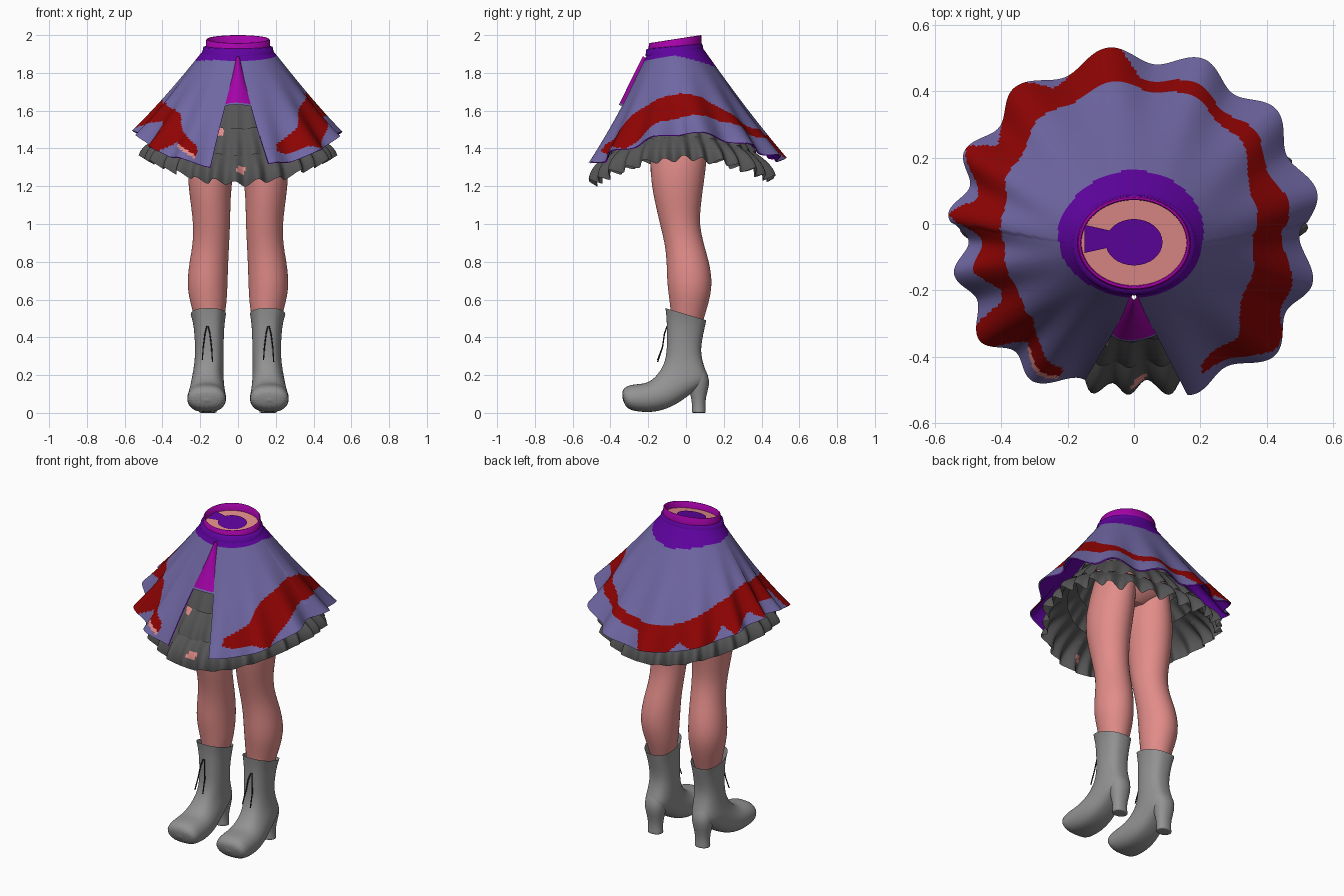
import bpy
from math import sin, cos, pi, asin, radians, degrees, copysign

if "Cube" in bpy.data.objects:
    bpy.data.objects.remove(bpy.data.objects["Cube"])


def mat(name, *rgb):
    m = bpy.data.materials.new(name)
    m.diffuse_color = (*rgb, 1)
    m.use_nodes = True
    m.node_tree.nodes["Principled BSDF"].inputs["Base Color"].default_value = m.diffuse_color
    return m


LAV = mat("lavender cloth", .16, .135, .365)
RED = mat("dark red trim", .27, .001, .001)
PUR = mat("deep purple", .115, .001, .35)
MAG = mat("magenta", .37, .001, .39)
GRY = mat("charcoal ruffle", .09, .09, .09)
BOOT = mat("grey leather", .29, .29, .29)
SKIN = mat("skin pink", .76, .265, .25)
LACE = mat("lace black", .02, .015, .025)


def grid(name, fn, nu, nv, mats, rule=None, wrap=False, flip=False, cap=(False, False), subsurf=0):
    """Surface from fn(u, v); rows run along v, columns along u."""
    cols = nu if wrap else nu + 1
    verts = [fn(i / nu, j / nv) for j in range(nv + 1) for i in range(cols)]
    faces, ids = [], []
    for j in range(nv):
        for i in range(nu):
            k = (i + 1) % cols
            f = (j * cols + i, (j + 1) * cols + i, (j + 1) * cols + k, j * cols + k)
            faces.append(f[::-1] if flip else f)
            ids.append(rule((i + .5) / nu, (j + .5) / nv) if rule else 0)
    if cap[0]:
        faces.append(tuple(range(cols)))
    if cap[1]:
        faces.append(tuple(nv * cols + i for i in reversed(range(cols))))
    me = bpy.data.meshes.new(name)
    me.from_pydata(verts, [], faces)
    for m in mats:
        me.materials.append(m)
    for p, k in zip(me.polygons, ids):
        p.material_index = k
    me.polygons.foreach_set("use_smooth", [len(p.vertices) == 4 for p in me.polygons])
    ob = bpy.data.objects.new(name, me)
    bpy.context.collection.objects.link(ob)
    if subsurf:
        mod = ob.modifiers.new("smooth", 'SUBSURF')
        mod.levels = mod.render_levels = subsurf
    return ob


def loft(name, rings, m, seg=16, power=1, **kw):
    """Rings are (centre x, half width, front y, front z, back y, back z)."""
    def fn(u, v):
        cx, hw, fy, fz, by, bz = rings[round(v * (len(rings) - 1))]
        c, s = copysign(abs(cos(2 * pi * u)) ** power, cos(2 * pi * u)), sin(2 * pi * u)
        return (cx + hw * c, (fy + by) / 2 + (by - fy) / 2 * s, (fz + bz) / 2 + (bz - fz) / 2 * s)
    return grid(name, fn, seg, len(rings) - 1, [m], wrap=True, **kw)


# Angles of the hem folds, and the scallop wave between them
FOLDS = [-100, -72, -45, -19, 10, 40, 68, 98, 130, 156, 177, 196, 219, 239, 264, 290]


def fold_wave(a):
    d = degrees(a)
    for i, (d0, d1) in enumerate(zip(FOLDS, FOLDS[1:])):
        if d0 <= d <= d1:
            return cos(2 * pi * (d - d0) / (d1 - d0))
    return 0


# Outer skirt surface: ellipse at the waist flaring to a scalloped hem
def skirt_point(a, t, inset=0.0):
    s = sin(a)
    wave = fold_wave(a) * t ** 2.5
    bulge = .05 * sin(2 * a) ** 2 * t * t if s < 0 else .01 * t
    rx = .185 + .34 * t + .026 * wave + bulge - inset
    ry = .145 + .36 * t + .026 * wave + bulge * .6 - inset
    z0 = 1.917 + .02 * s
    z1 = 1.485 - (.145 if s > 0 else .185) * abs(s) ** 1.6
    z = z0 + (z1 - z0) * t + .01 * wave - inset * .7
    return (rx * cos(a), -.06 * (1 - t) + ry * s, z)


def skirt_angle(u, t):
    half = asin(min(1, .15 * t / (.185 + .34 * t)))
    return -pi / 2 + half + u * (2 * pi - 2 * half)


# Ragged red trim: angle in degrees, upper and lower edge along the skirt
TRIM = [(-66, .83, .9), (-60, .8, .93), (-48, .74, .93), (-44, .66, .97), (-38, .6, 1),
        (-30, .57, .93), (-18, .54, .84), (0, .52, .8), (20, .55, .77), (40, .68, .8),
        (60, .75, .84), (88, .78, .86), (94, .78, 1), (112, .78, 1), (119, .77, .93), (126, .75, 1),
        (142, .7, 1), (148, .67, .88), (154, .66, 1), (163, .63, .94), (170, .62, .88), (177, .6, 1),
        (184, .64, .85), (196, .6, .86), (206, .62, .76), (211, .62, .78), (214, .6, 1),
        (223, .62, 1), (229, .74, .86), (245, .86, .94)]


def skirt_color(u, t):
    a = skirt_angle(u, t)
    d = degrees(a)
    if t < .06 + .12 * max(0, sin(a)) + .06 * max(0, -cos(a)) ** 6:
        return 2
    for (d0, i0, o0), (d1, i1, o1) in zip(TRIM, TRIM[1:]):
        if d0 <= d < d1:
            f = (d - d0) / (d1 - d0)
            lo = o0 + (o1 - o0) * f
            if d > 231 and lo < t < lo + .03:
                return 3
            return int(i0 + (i1 - i0) * f < t < lo)
    return 0


grid("skirt", lambda u, v: skirt_point(skirt_angle(u, v), v), 340, 70, [LAV, RED, PUR, SKIN], skirt_color)
grid("skirt_lining", lambda u, v: skirt_point(skirt_angle(u, v), v, .006), 200, 16, [PUR], flip=True)


# Front insert bulging slightly through the skirt opening
def insert_point(u, v):
    t = .03 + .43 * v
    half = asin((.16 * t + .008) / (.185 + .34 * t))
    return skirt_point(-pi / 2 + half * (2 * u - 1), t, .008 - .022 * sin(pi * u))


grid("front_insert", insert_point, 12, 24, [MAG, LAV], lambda u, v: int(v > .94))


# Ruffled petticoat in three tiers
def ruffle(name, t0, t1, flare, waves, amp, lift, hang=.5, spots=()):
    def fn(u, v):
        a = 2 * pi * u - pi / 2
        s = sin(a)
        t = t0 + (t1 - t0) * v
        w = (cos(waves * a + .8 * sin(3 * a)) + .4 * sin(waves * .5 * a + 1)) * v
        r = flare * sin(pi * v * hang) + amp * w
        z1 = 1.345 - (.13 if s < 0 else .11) * s * s
        ry = .13 + (.31 if s < 0 else .29) * t + r
        return ((.15 + .3 * t + r) * cos(a), -.06 * (1 - t) - .012 * t + ry * s,
                1.84 + (z1 - 1.84) * t + lift * w)

    def patch(u, v):
        x, _, z = fn(u, v)
        front = u < .2 or u > .8
        return int(front and any((x - px) ** 2 + (z - pz) ** 2 < pr * pr for px, pz, pr in spots))
    grid(name, fn, waves * 10, 10, [GRY, SKIN], patch, wrap=True)


ruffle("petticoat_top_tier", .2, .54, .02, 24, .005, .003)
ruffle("petticoat_middle_tier", .5, .77, .035, 28, .01, .006, spots=[(-.095, 1.49, .022)])
ruffle("petticoat_bottom_tier", .7, 1.0, .06, 28, .022, .014, hang=.72, spots=[(.015, 1.29, .022)])

# Waistband and belt: tilted hollow rings
loft("waistband", [(0, .158, -.184, 1.90, .072, 1.94), (0, .16, -.188, 1.955, .074, 1.997),
                   (0, .164, -.192, 1.958, .078, 2.0), (0, .168, -.196, 1.955, .081, 1.997),
                   (0, .172, -.2, 1.91, .084, 1.945)], MAG, 48)
loft("belt", [(0, .165, -.195, 1.93, .08, 1.955), (0, .183, -.21, 1.925, .088, 1.95),
              (0, .19, -.215, 1.89, .092, 1.925)], PUR, 48)

# Hips, closed at the top inside the waistband
loft("hips", [(0, .16, -.186, 1.92, .073, 1.955), (0, .16, -.18, 1.87, .07, 1.90),
              (0, .19, -.2, 1.7, .12, 1.7), (0, .22, -.2, 1.55, .14, 1.55),
              (0, .19, -.16, 1.47, .11, 1.47), (0, .06, -.07, 1.43, .05, 1.43)],
     SKIN, 40, cap=(True, True))


# Purple inlay on the closed waist: oval with a flared tab to one side
def inlay_z(y):
    return 1.926 + (y + .18) * .14


def tab_point(u, v):
    y = -.045 + (.5 - v) * (.085 - .04 * u)
    return (-.15 + .09 * u, y, inlay_z(y))


loft("waist_inlay", [(0, .001, -.056, inlay_z(-.056), -.054, inlay_z(-.054)),
                     (0, .086, -.125, inlay_z(-.125), .015, inlay_z(.015))], PUR, 32)
grid("waist_inlay_tab", tab_point, 1, 1, [PUR])

# Leg outline: height, inner x, outer x, front y, back y
LEG = [(1.55, .015, .22, -.17, .12), (1.35, .012, .27, -.195, .115), (1.2, .035, .264, -.184, .092),
       (1.08, .04, .247, -.157, .077), (1.0, .041, .238, -.139, .072), (.9, .046, .238, -.113, .092),
       (.8, .051, .258, -.102, .124), (.7, .054, .27, -.102, .14), (.62, .057, .263, -.092, .131),
       (.54, .064, .241, -.081, .108), (.45, .085, .22, -.075, .08)]
# Boot sweep from cuff through ankle to toe
UPPER = [(.157, .094, -.11, .555, .108, .49), (.154, .082, -.102, .49, .1, .45),
         (.152, .077, -.102, .4, .084, .38), (.152, .075, -.102, .32, .078, .31),
         (.155, .078, -.116, .26, .1, .235), (.16, .084, -.142, .215, .13, .165),
         (.163, .09, -.178, .175, .03, .105), (.165, .1, -.215, .156, -.06, .035),
         (.166, .104, -.26, .153, -.16, .002), (.166, .103, -.318, .145, -.25, .004),
         (.166, .095, -.345, .11, -.325, .022)]
HEEL = [(.158, .05, .02, .26, .092, .25), (.16, .066, 0, .21, .12, .2), (.16, .062, .008, .14, .127, .15),
        (.16, .046, .028, .08, .104, .08), (.16, .043, .032, .03, .103, .03),
        (.16, .047, .03, .002, .106, .002), (.16, .047, .03, 0, .106, 0)]

for side, s in (("left", -1), ("right", 1)):
    def place(rings):
        return [(s * r[0], *r[1:]) for r in rings]
    loft(side + "_leg", [(s * (x0 + x1) / 2, (x1 - x0) / 2, y0, z, y1, z) for z, x0, x1, y0, y1 in LEG],
         SKIN, 24, subsurf=1)
    loft(side + "_boot", place(UPPER), BOOT, 24, .72, cap=(False, True), subsurf=2)
    loft(side + "_heel", place(HEEL), BOOT, 16, .85, cap=(False, True), subsurf=1)
    # Two loose lace ends hanging from the boot front
    cu = bpy.data.curves.new(side + "_laces", 'CURVE')
    cu.dimensions = '3D'
    cu.bevel_depth = .0035
    cu.bevel_resolution = 1
    cu.materials.append(LACE)
    for dx, drop in ((-1, .28), (1, .27)):
        pts = [(.003, -.1, .46), (.013, -.114, .42), (.022, -.124, .35), (.027, -.15, drop)]
        sp = cu.splines.new('POLY')
        sp.points.add(len(pts) - 1)
        for p, (x, y, z) in zip(sp.points, pts):
            p.co = (s * .162 + dx * x, y, z, 1)
    bpy.context.collection.objects.link(bpy.data.objects.new(side + "_laces", cu))
